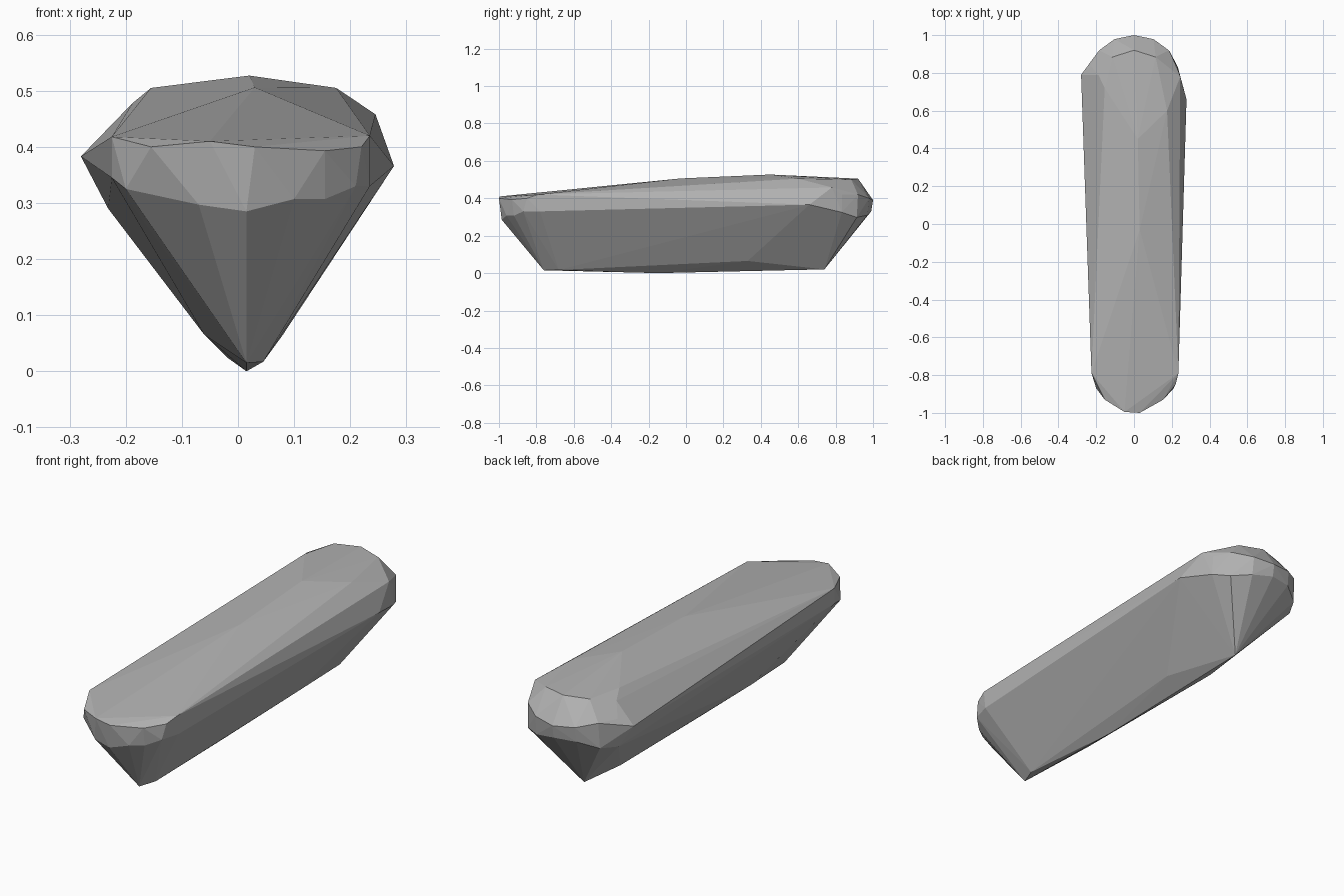
import bpy, bmesh, math
from mathutils import Vector

# Remove the default cube only
cube = bpy.data.objects.get("Cube")
if cube:
    bpy.data.objects.remove(cube, do_unlink=True)

# Single flat grey
grey = bpy.data.materials.new("stone_grey")
grey.use_nodes = True
color = (.45, .45, .45, 1)
grey.diffuse_color = color
shader = next(n for n in grey.node_tree.nodes if n.type == 'BSDF_PRINCIPLED')
shader.inputs["Base Color"].default_value = color
shader.inputs["Roughness"].default_value = .8


def rounded_end(center_y, half_width, depth, heights, shift=0, span=80):
    """Points round one end, swept from -x to +x, one for each height."""
    points = []
    last = len(heights) - 1
    for i, z in enumerate(heights):
        a = math.radians(-span + 2 * span * i / last)
        points.append((shift + half_width * math.sin(a),
                       center_y + depth * math.cos(a), z))
    return points


def hull_object(name, points, material):
    """Faceted closed shape wrapped tightly around the points."""
    bm = bmesh.new()
    for p in points:
        bm.verts.new(Vector(p))
    bmesh.ops.convex_hull(bm, input=list(bm.verts))
    # Drop points that ended up inside the shape
    loose = [v for v in bm.verts if not v.link_faces]
    bmesh.ops.delete(bm, geom=loose, context='VERTS')
    bmesh.ops.recalc_face_normals(bm, faces=list(bm.faces))
    for face in bm.faces:
        face.smooth = False
    mesh = bpy.data.meshes.new(name)
    bm.to_mesh(mesh)
    bm.free()
    mesh.materials.append(material)
    obj = bpy.data.objects.new(name, mesh)
    bpy.context.scene.collection.objects.link(obj)
    return obj


# Narrow, slightly crooked keel
keel = [
    (.015, -.76, .015), (.015, .74, .02), (.015, -.15, 0),
    (.045, -.68, .017), (.08, .33, .065),
    (-.06, -.4, .065), (-.02, .52, .025),
]

# Front end: lower and upper edge of the upright band
front_lower = [
    (-.2, -.87, .325), (-.07, -.97, .297), (.015, -.985, .285),
    (.1, -.96, .307), (.155, -.92, .307), (.21, -.87, .33),
]
front_upper = [
    (-.155, -.93, .4), (-.05, -.995, .41), (.03, -1, .4),
    (.155, -.93, .393), (.22, -.85, .4),
]

# Widest corners along both flanks
flanks = [
    (-.225, -.79, .418), (-.225, -.79, .345), (.235, -.79, .42),
    (.235, -.78, .33), (-.28, .79, .383), (.278, .66, .366),
]

# Rounded back end in three tiers
back_lower = rounded_end(.8, .235, .19, (.29, .3, .33, .33, .31, .298, .325))
back_middle = rounded_end(.8, .23, .2, (.42, .42, .4, .39, .4, .42, .42))
back_upper = rounded_end(.72, .2, .2, (.478, .503, .505, .5, .46), span=70)

# Gently arched top
deck = [
    (.02, .45, .527), (.03, -.03, .506),
    (-.155, .72, .505), (.175, .6, .505), (.245, .78, .458),
]

hull_object("faceted_body",
            keel + front_lower + front_upper + flanks
            + back_lower + back_middle + back_upper + deck, grey)
